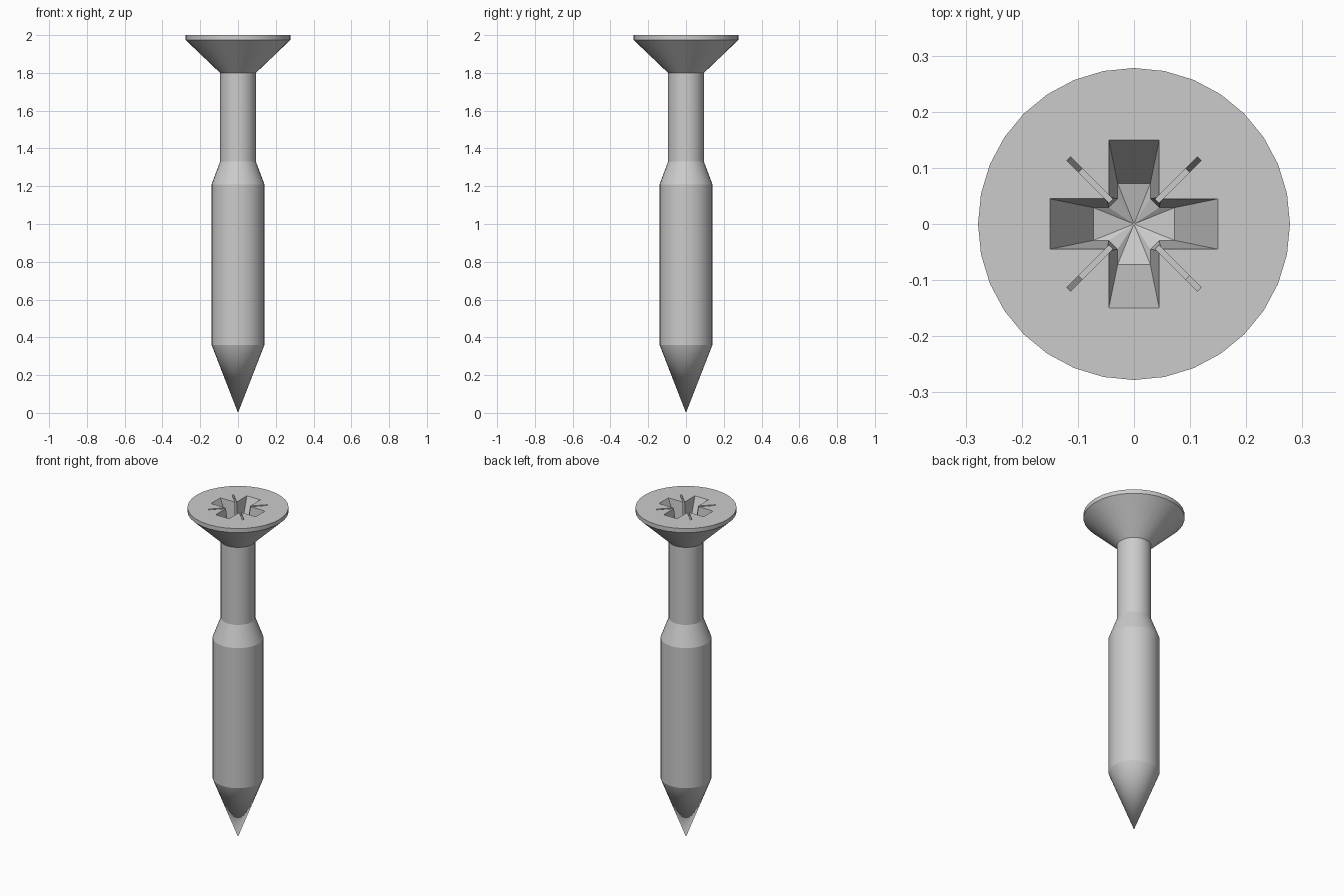
import bpy
import bmesh
from math import cos, sin, pi, radians
from mathutils import Matrix, Vector

cube = bpy.data.objects.get("Cube")
if cube:
    bpy.data.objects.remove(cube, do_unlink=True)

SIDES = 32
TOP = 2.0
DEPTH = 0.17

steel = bpy.data.materials.new("grey steel")
steel.use_nodes = True
COLOUR = (0.6, 0.6, 0.6, 1)
steel.diffuse_color = COLOUR
steel.node_tree.nodes["Principled BSDF"].inputs["Base Color"].default_value = COLOUR


def finish(name, bm):
    bmesh.ops.recalc_face_normals(bm, faces=bm.faces[:])
    mesh = bpy.data.meshes.new(name)
    bm.to_mesh(mesh)
    bm.free()
    mesh.materials.append(steel)
    obj = bpy.data.objects.new(name, mesh)
    bpy.context.collection.objects.link(obj)
    return obj


def bridge(bm, low, high):
    """Wall of quads between two closed rings."""
    for i in range(len(low)):
        j = (i + 1) % len(low)
        bm.faces.new((low[i], low[j], high[j], high[i]))


def lathe(name, tip_z, profile):
    bm = bmesh.new()
    tip = bm.verts.new((0, 0, tip_z))
    rings = [[bm.verts.new((r * cos(2 * pi * i / SIDES), r * sin(2 * pi * i / SIDES), z))
              for i in range(SIDES)] for r, z in profile]
    for i in range(SIDES):
        bm.faces.new((tip, rings[0][(i + 1) % SIDES], rings[0][i]))
    for low, high in zip(rings, rings[1:]):
        bridge(bm, low, high)
    bm.faces.new(rings[-1])
    return finish(name, bm)


def cross_ring(bm, reach, half, inner, z):
    """Plus-shaped outline with bevelled inner corners."""
    arm = [(reach, -half), (reach, half), (inner, half), (half, inner)]
    return [bm.verts.new(Matrix.Rotation(q * pi / 2, 3, "Z") @ Vector((x, y, z)))
            for q in range(4) for x, y in arm]


# Pointed shank, neck and countersunk head
screw = lathe("screw_body", 0, [(0.14, 0.36), (0.14, 1.21), (0.095, 1.33),
                                (0.095, 1.8), (0.278, 1.975), (0.278, TOP)])

# Tapered cross recess with a shallow conical floor
bm = bmesh.new()
lip = 0.02
grow = lip / DEPTH
floor = cross_ring(bm, 0.072, 0.029, 0.045, TOP - DEPTH)
rim = cross_ring(bm, 0.15 + 0.078 * grow, 0.045 + 0.016 * grow, 0.048, TOP + lip)
bridge(bm, floor, rim)
bm.faces.new(rim)
centre = bm.verts.new((0, 0, TOP - DEPTH - 0.02))
for i, v in enumerate(floor):
    bm.faces.new((centre, floor[(i + 1) % len(floor)], v))
cross = finish("cross_recess_cutter", bm)

# Four thin diagonal slits, sloping in at the outer end
bm = bmesh.new()
for q in range(4):
    turn = Matrix.Rotation(radians(45) + q * pi / 2, 3, "Z")
    outline = [(0.02, TOP + lip), (0.02, TOP - 0.1), (0.135, TOP - 0.1), (0.165, TOP), (0.171, TOP + lip)]
    near, far = ([bm.verts.new(turn @ Vector((x, y, z))) for x, z in outline]
                 for y in (-0.005, 0.005))
    bridge(bm, near, far)
    bm.faces.new(near)
    bm.faces.new(far)
slits = finish("slit_cutter", bm)

for cutter in (cross, slits):
    cut = screw.modifiers.new(cutter.name, "BOOLEAN")
    cut.operation = "DIFFERENCE"
    cut.solver = "EXACT"
    cut.object = cutter
    bpy.context.view_layer.objects.active = screw
    bpy.ops.object.modifier_apply(modifier=cut.name)
for cutter in (cross, slits):
    bpy.data.objects.remove(cutter, do_unlink=True)

# Smooth round walls with crisp edges
bpy.ops.object.select_all(action="DESELECT")
screw.select_set(True)
bpy.context.view_layer.objects.active = screw
bpy.ops.object.shade_smooth_by_angle(angle=radians(20))
